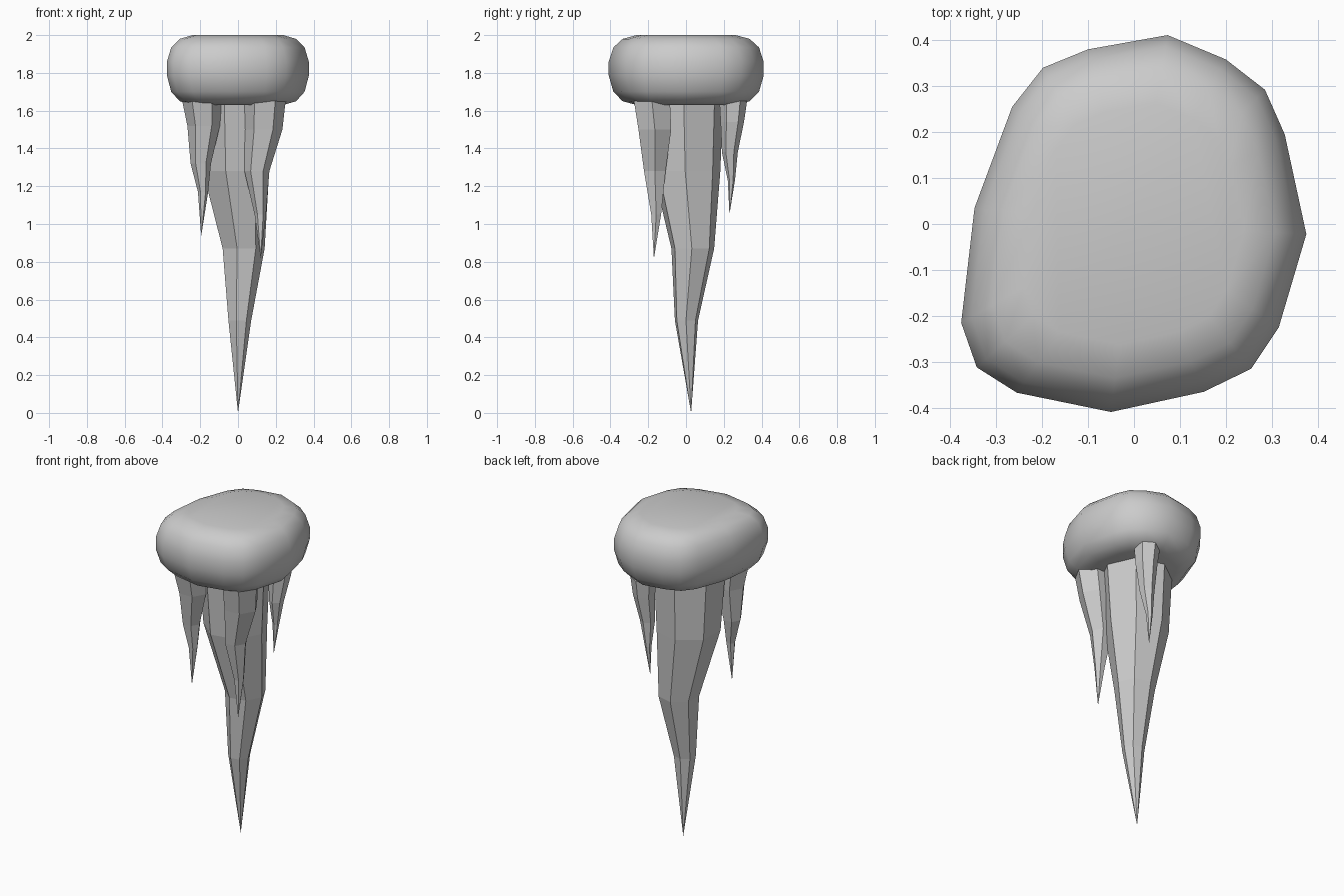
import bpy, bmesh
from math import cos, sin, radians

if "Cube" in bpy.data.objects:
    bpy.data.objects.remove(bpy.data.objects["Cube"])


def loft(name, rings, tip=None):
    """Skin a stack of point rings (bottom up or top down), capped or ending in a tip."""
    bm = bmesh.new()
    loops = [[bm.verts.new(p) for p in ring] for ring in rings]
    n = len(loops[0])
    for a, b in zip(loops, loops[1:]):
        for i in range(n):
            j = (i + 1) % n
            bm.faces.new((a[i], a[j], b[j], b[i]))
    bm.faces.new(loops[0])
    if tip:
        t = bm.verts.new(tip)
        for i in range(n):
            bm.faces.new((loops[-1][i], loops[-1][(i + 1) % n], t))
    else:
        bm.faces.new(loops[-1])
    bmesh.ops.recalc_face_normals(bm, faces=bm.faces)
    me = bpy.data.meshes.new(name)
    bm.to_mesh(me)
    bm.free()
    ob = bpy.data.objects.new(name, me)
    bpy.context.collection.objects.link(ob)
    return ob


def spike(name, sides, start, sections, tip):
    """Faceted icicle: sections are (z, x, y, radius)."""
    angles = [radians(start + 360 * i / sides) for i in range(sides)]
    rings = [[(x + r * cos(a), y + r * sin(a), z) for a in angles]
             for z, x, y, r in sections]
    return loft(name, rings, tip)


# Rounded rock cap: one irregular outline, scaled through a rounded profile
outline = [(.073, .411), (.20, .358), (.285, .292), (.328, .195), (.375, -.022),
           (.315, -.225), (.255, -.315), (.152, -.365), (-.05, -.409), (-.255, -.367),
           (-.342, -.312), (-.376, -.215), (-.347, .035), (-.265, .255),
           (-.198, .34), (-.10, .38)]
profile = [(1.63, .64), (1.65, .82), (1.70, .94), (1.785, 1), (1.86, 1),
           (1.935, .94), (1.98, .82), (2.0, .64)]
cap = loft("rock_cap", [[(x * s, y * s, z) for x, y in outline] for z, s in profile])
for p in cap.data.polygons:
    p.use_smooth = True

# Large central spike, seven sides
spike("main_spike", 7, -2,
      [(1.65, -.02, -.005, .205), (1.28, -.018, .002, .183),
       (.87, .025, .035, .116), (.49, .007, .002, .063)],
      (0, .027, 0))

# Smaller six-sided spikes around it
spike("front_spike", 6, 0,
      [(1.65, .142, -.18, .11), (1.5, .135, -.165, .1),
       (1.28, .1, -.165, .066), (1.05, .118, -.158, .03)],
      (.12, -.17, .815))
spike("left_spike", 6, 0,
      [(1.65, -.19, -.185, .105), (1.52, -.182, -.175, .086),
       (1.32, -.197, -.17, .054), (1.17, -.185, -.172, .027)],
      (-.195, -.17, .935))
spike("back_spike", 6, 30,
      [(1.65, .115, .25, .073), (1.54, .115, .245, .062),
       (1.38, .1, .232, .042), (1.23, .09, .24, .019)],
      (.083, .23, 1.05))
